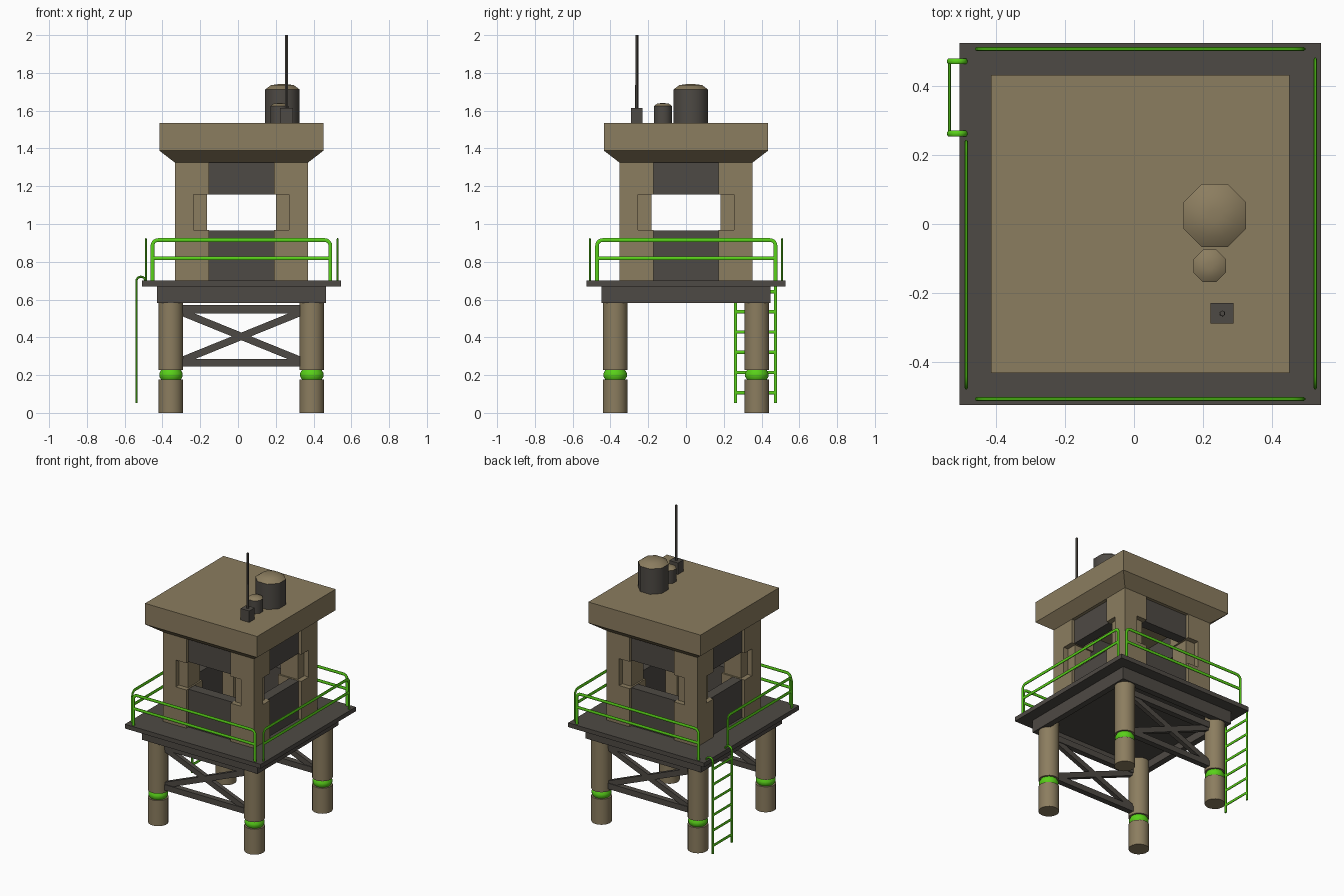
import bpy, bmesh, math
from mathutils import Vector, Matrix

if "Cube" in bpy.data.objects:
    bpy.data.objects.remove(bpy.data.objects["Cube"])

CX = 0.018  # tower centre in x (ladder sticks out on the left)


def material(name, rgb):
    m = bpy.data.materials.new(name)
    m.diffuse_color = (*rgb, 1)
    m.use_nodes = True
    m.node_tree.nodes["Principled BSDF"].inputs["Base Color"].default_value = m.diffuse_color
    return m


TAN = material("tan", (0.26, 0.205, 0.115))
DARK = material("dark_grey", (0.076, 0.068, 0.058))
GREEN = material("bright_green", (0.10, 0.64, 0.01))


def finish(bm, name, mat, smooth=False):
    bmesh.ops.recalc_face_normals(bm, faces=bm.faces)
    me = bpy.data.meshes.new(name)
    bm.to_mesh(me)
    bm.free()
    ob = bpy.data.objects.new(name, me)
    bpy.context.collection.objects.link(ob)
    me.materials.append(mat)
    if smooth:
        bpy.ops.object.select_all(action='DESELECT')
        ob.select_set(True)
        bpy.context.view_layer.objects.active = ob
        bpy.ops.object.shade_smooth_by_angle(angle=math.radians(50))
    return ob


def loft(name, rings, mat, smooth=False):
    """Skin a list of closed rings of points and cap both ends."""
    bm = bmesh.new()
    vs = [[bm.verts.new(p) for p in r] for r in rings]
    n = len(vs[0])
    for a, b in zip(vs, vs[1:]):
        for i in range(n):
            j = (i + 1) % n
            bm.faces.new((a[i], a[j], b[j], b[i]))
    bm.faces.new(vs[0])
    bm.faces.new(vs[-1])
    return finish(bm, name, mat, smooth)


def box(name, lo, hi, mat):
    (a, b, c), (d, e, f) = lo, hi
    q = [(a, b), (d, b), (d, e), (a, e)]
    return loft(name, [[(x, y, z) for x, y in q] for z in (c, f)], mat)


def square_stack(name, profile, mat):
    """Square sections: list of (half width, z)."""
    sq = ((-1, -1), (1, -1), (1, 1), (-1, 1))
    return loft(name, [[(CX + h * i, h * j, z) for i, j in sq] for h, z in profile], mat)


def lathe(name, x, y, profile, sides, mat):
    t = [2 * math.pi * (i + 0.5) / sides for i in range(sides)]
    return loft(name, [[(x + r * math.cos(a), y + r * math.sin(a), z) for a in t]
                       for r, z in profile], mat, True)


def ribbon(name, path, place, mat=GREEN, a=0.010, b=0.006):
    """Sweep a flattened octagon along a planar path; place(u, v, w) -> xyz."""
    pts = [Vector(p) for p in path]
    rings = []
    for i, p in enumerate(pts):
        t = Vector((0, 0))
        if i:
            t += (p - pts[i - 1]).normalized()
        if i < len(pts) - 1:
            t += (pts[i + 1] - p).normalized()
        t.normalize()
        n = Vector((-t.y, t.x))
        ring = []
        for k in range(8):
            ang = math.pi * (k + 0.5) / 4
            q = p + n * a * math.cos(ang) * 1.05
            ring.append(place(q.x, q.y, b * math.sin(ang)))
        rings.append(ring)
    return loft(name, rings, mat, True)


def arc(cx, cy, r, a0, a1, n=5):
    return [(cx + r * math.cos(math.radians(a0 + (a1 - a0) * i / n)),
             cy + r * math.sin(math.radians(a0 + (a1 - a0) * i / n))) for i in range(n + 1)]


# legs with green rings
for sx in (-1, 1):
    for sy in (-1, 1):
        x, y = CX + sx * 0.373, sy * 0.375
        lathe("leg_foot", x, y, [(0.066, 0), (0.066, 0.178)], 16, TAN)
        lathe("leg_ring", x, y, [(0.052, 0.175), (0.063, 0.192), (0.063, 0.21), (0.052, 0.23)], 16, GREEN)
        lathe("leg_post", x, y, [(0.066, 0.227), (0.066, 0.645)], 16, TAN)

# cross bracing, front and back
for sy in (-1, 1):
    y = sy * 0.375
    for z0, z1 in ((0.245, 0.285), (0.527, 0.57)):
        box("brace_beam", (CX - 0.33, y - 0.02, z0), (CX + 0.33, y + 0.02, z1), DARK)
    for s in (-1, 1):
        o = box("brace_diagonal", (-0.345, -0.015, -0.019), (0.345, 0.015, 0.019), DARK)
        o.data.transform(Matrix.Translation((CX, y, 0.405)) @ Matrix.Rotation(s * 0.385, 4, 'Y'))

# platform: deck and hollow frame under it
square_stack("deck", [(0.526, 0.67), (0.526, 0.70)], DARK)
square_stack("deck_frame", [(0.405, 0.635), (0.405, 0.582), (0.447, 0.582), (0.447, 0.672)], DARK)

# cabin corner posts, notched at window height
d = 0.035
full = [(0.172, 0.172), (0.352, 0.172), (0.352, 0.352), (0.172, 0.352)]
notch = [(0.183, 0.183), (0.352 - d, 0.183), (0.352 - d, 0.253), (0.352, 0.253),
         (0.352, 0.352), (0.253, 0.352), (0.253, 0.352 - d), (0.183, 0.352 - d)]
for sx in (-1, 1):
    for sy in (-1, 1):
        for poly, z0, z1 in ((full, 0.70, 0.967), (notch, 0.967, 1.155), (full, 1.155, 1.325)):
            loft("cabin_corner", [[(CX + sx * x, sy * y, z) for x, y in poly] for z in (z0, z1)], TAN)

# dark wall panels above and below the windows
for k in range(4):
    for z0, z1 in ((0.70, 0.965), (1.157, 1.325)):
        o = box("wall_panel", (-0.175, -0.33, z0), (0.175, -0.26, z1), DARK)
        o.data.transform(Matrix.Translation((CX, 0, 0)) @ Matrix.Rotation(k * math.pi / 2, 4, 'Z'))

# roof with flared underside
square_stack("roof", [(0.352, 1.325), (0.434, 1.388), (0.434, 1.535)], TAN)

# roof tanks and antenna
lathe("large_tank", 0.235, 0.025, [(0.099, 1.535), (0.099, 1.712)], 8, DARK)
lathe("large_tank_cap", 0.235, 0.025, [(0.099, 1.712), (0.066, 1.735), (0.02, 1.741)], 8, TAN)
lathe("small_tank", 0.22, -0.122, [(0.051, 1.535), (0.051, 1.625)], 8, DARK)
lathe("small_tank_cap", 0.22, -0.122, [(0.051, 1.625), (0.034, 1.637), (0.01, 1.64)], 8, TAN)
box("antenna_base", (0.223, -0.29, 1.535), (0.29, -0.23, 1.615), DARK)
lathe("antenna_rod", 0.257, -0.26, [(0.009, 1.61), (0.008, 2.0)], 6, DARK)


# railings: bent hoop with a middle bar
def railing(name, u0, u1, place):
    r = 0.03
    hoop = [(u0, 0.69)] + arc(u0 + r, 0.915 - r, r, 180, 90) + arc(u1 - r, 0.915 - r, r, 90, 0) + [(u1, 0.69)]
    ribbon(name + "_hoop", hoop, place)
    ribbon(name + "_middle_bar", [(u0, 0.818), (u1, 0.818)], place)


railing("front_railing", CX - 0.471, CX + 0.471, lambda u, v, w: (u, -0.509 + w, v))
railing("back_railing", CX - 0.471, CX + 0.471, lambda u, v, w: (u, 0.509 + w, v))
railing("right_railing", -0.471, 0.474, lambda u, v, w: (0.527 + w, u, v))
railing("left_railing", -0.471, 0.235, lambda u, v, w: (-0.488 + w, u, v))

# ladder with hooked top
for y in (0.263, 0.473):
    path = [(-0.538, 0.053)] + arc(-0.514, 0.697, 0.024, 180, 0, 8) + [(-0.490, 0.69)]
    ribbon("ladder_rail", path, lambda u, v, w, y=y: (u, y + w, v), a=0.006, b=0.009)
for i in range(6):
    z = 0.107 + 0.107 * i
    ribbon("ladder_rung", [(0.263, z), (0.473, z)], lambda u, v, w: (-0.537 + w, u, v), a=0.009, b=0.005)
